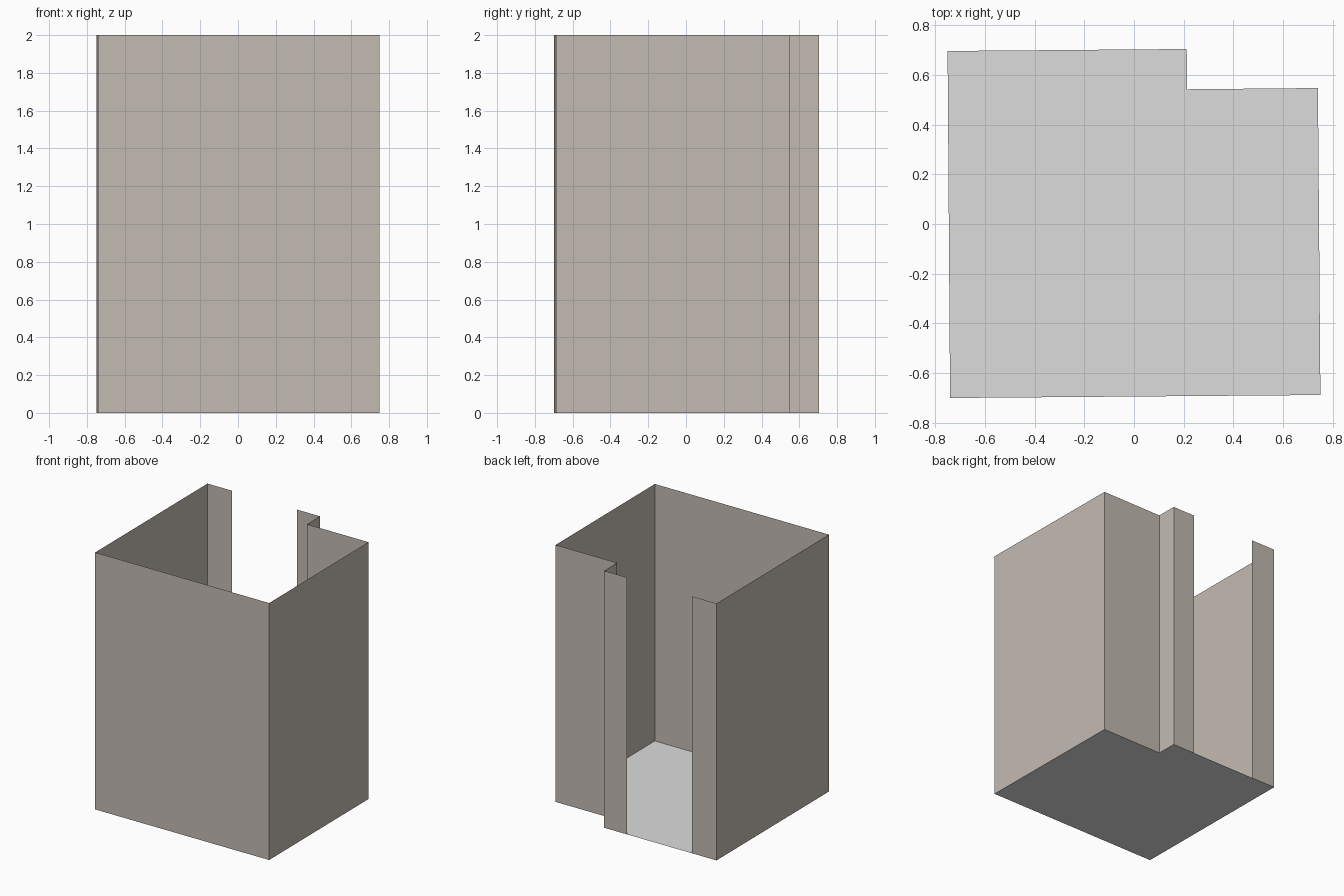
import bpy
import bmesh

if "Cube" in bpy.data.objects:
    bpy.data.objects.remove(bpy.data.objects["Cube"])

HEIGHT = 2.0


def material(name, rgb):
    mat = bpy.data.materials.new(name)
    mat.diffuse_color = (*rgb, 1.0)
    mat.use_nodes = True
    mat.node_tree.nodes["Principled BSDF"].inputs["Base Color"].default_value = mat.diffuse_color
    return mat


def new_object(name, bm, mat):
    mesh = bpy.data.meshes.new(name)
    bm.to_mesh(mesh)
    bm.free()
    mesh.materials.append(mat)
    obj = bpy.data.objects.new(name, mesh)
    bpy.context.collection.objects.link(obj)
    return obj


# Slightly skewed room outline, counter-clockwise from the front left corner
outline = [(-0.74, -0.70), (0.75, -0.688), (0.74, 0.547),
           (0.214, 0.542), (0.212, 0.704), (-0.75, 0.696)]


def back_point(x):
    """Point on the back wall line at the given x."""
    (x0, y0), (x1, y1) = outline[4], outline[5]
    return (x, y0 + (y1 - y0) * (x - x0) / (x1 - x0))


door_left, door_right = back_point(-0.54), back_point(0.018)

wall_mat = material("warm grey wall", (0.55, 0.495, 0.45))
floor_mat = material("light grey floor", (0.72, 0.72, 0.72))

# Floor: one flat face
bm = bmesh.new()
bm.faces.new([bm.verts.new((x, y, 0)) for x, y in outline])
new_object("floor", bm, floor_mat)

# Walls: thin sheets raised from the outline, open at the doorway
path = [door_left, outline[5], *outline[:5], door_right]
bm = bmesh.new()
low = [bm.verts.new((x, y, 0)) for x, y in path]
high = [bm.verts.new((x, y, HEIGHT)) for x, y in path]
for i in range(len(path) - 1):
    bm.faces.new((low[i], low[i + 1], high[i + 1], high[i]))
new_object("walls", bm, wall_mat)
